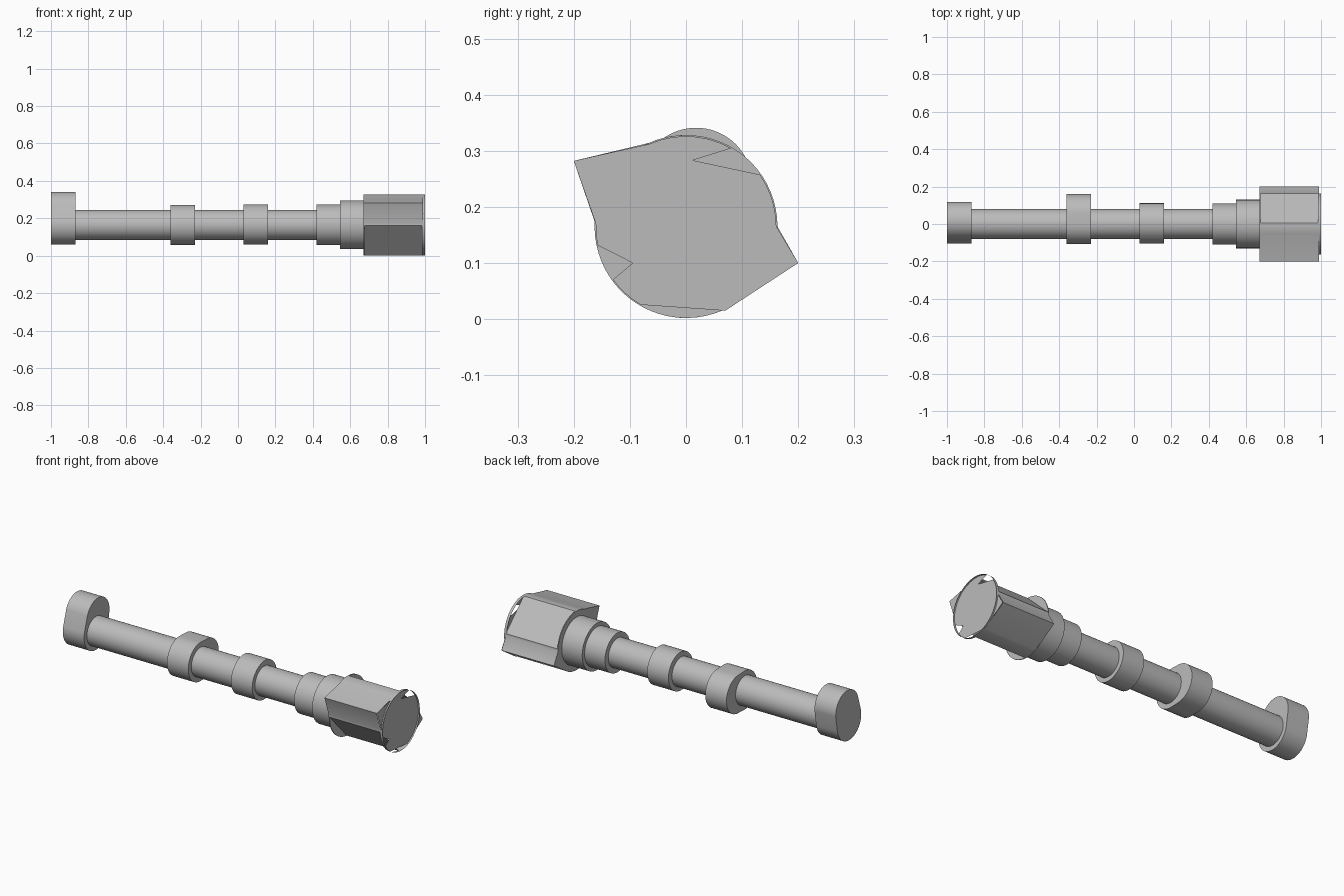
import bpy, bmesh, math

if "Cube" in bpy.data.objects:
    bpy.data.objects.remove(bpy.data.objects["Cube"])

CZ = 0.165  # height of the shaft axis
R = 0.163   # radius of the big end

steel = bpy.data.materials.new("plain grey")
steel.diffuse_color = (0.5, 0.5, 0.5, 1)
steel.use_nodes = True
steel.node_tree.nodes["Principled BSDF"].inputs["Base Color"].default_value = steel.diffuse_color


def arc(a0, a1, n, r=R):
    """Points (y, z) about the axis, angles in degrees."""
    return [(r * math.cos(math.radians(a0 + (a1 - a0) * i / n)),
             r * math.sin(math.radians(a0 + (a1 - a0) * i / n))) for i in range(n + 1)]


def circle(r, n=64):
    return arc(0, 360, n, r)[:-1]


def cam(r, ny, nz, nr, n=72):
    """Outline wrapped around the base circle and an offset nose circle."""
    pts = []
    for i in range(n):
        t = 2 * math.pi * i / n
        y, z = math.cos(t), math.sin(t)
        if y * ny + z * nz + nr > r:
            pts.append((ny + nr * y, nz + nr * z))
        else:
            pts.append((r * y, r * z))
    return pts


def extrude(name, outline, x0, x1, start=True, end=True):
    """Outline in the yz plane swept along x; ends optional."""
    bm = bmesh.new()
    a = [bm.verts.new((x0, y, z + CZ)) for y, z in outline]
    if x0 == x1:
        bm.faces.new(a)
    else:
        b = [bm.verts.new((x1, y, z + CZ)) for y, z in outline]
        n = len(a)
        for i in range(n):
            j = (i + 1) % n
            bm.faces.new((a[i], a[j], b[j], b[i]))
        if start:
            bm.faces.new(a[::-1])
        if end:
            bm.faces.new(b)
    me = bpy.data.meshes.new(name)
    bm.to_mesh(me)
    bm.free()
    me.materials.append(steel)
    ob = bpy.data.objects.new(name, me)
    bpy.context.collection.objects.link(ob)
    bpy.ops.object.select_all(action='DESELECT')
    bpy.context.view_layer.objects.active = ob
    ob.select_set(True)
    bpy.ops.object.shade_smooth_by_angle(angle=math.radians(35))
    return ob


# Shaft and stepped journals
extrude("shaft", circle(0.08), -0.99, 0.45)
extrude("small_step", circle(0.109), 0.42, 0.55)
extrude("middle_step", circle(0.13), 0.545, 0.675)

# Cam lobes
extrude("end_cam", cam(0.105, 0.018, 0.076, 0.1), -1.0, -0.87)
extrude("middle_cam", cam(0.107, 0.055, 0.0, 0.105), -0.36, -0.23)
extrude("round_cam", cam(0.104, 0.006, 0.004, 0.105), 0.03, 0.16)

# Big end: pointed body with two flattened sides
tip_a, tip_b = (-0.2, 0.117), (0.2, -0.065)
body = ([tip_b] + arc(0, 5, 1) + arc(88, 114, 5) + [tip_a]
        + arc(177, 181, 1) + arc(266, 294, 5))
extrude("pointed_body", body, 0.67, 0.99, True, False)

# Round flange behind the body and thin open rim at the end
extrude("flange", circle(R), 0.67, 0.675)
extrude("end_rim", circle(R), 0.985, 1.0, False, False)

# End plate with two notches
plate = ([tip_b] + arc(0, 35, 5, 0.161) + [(0.012, 0.118)] + arc(60, 114, 7, 0.161)
         + [tip_a] + arc(178, 192, 2, 0.161) + [(-0.095, -0.065)]
         + arc(216, 240, 4, 0.161) + [(0.07, -0.15)])
extrude("end_plate", plate, 0.992, 0.992)
